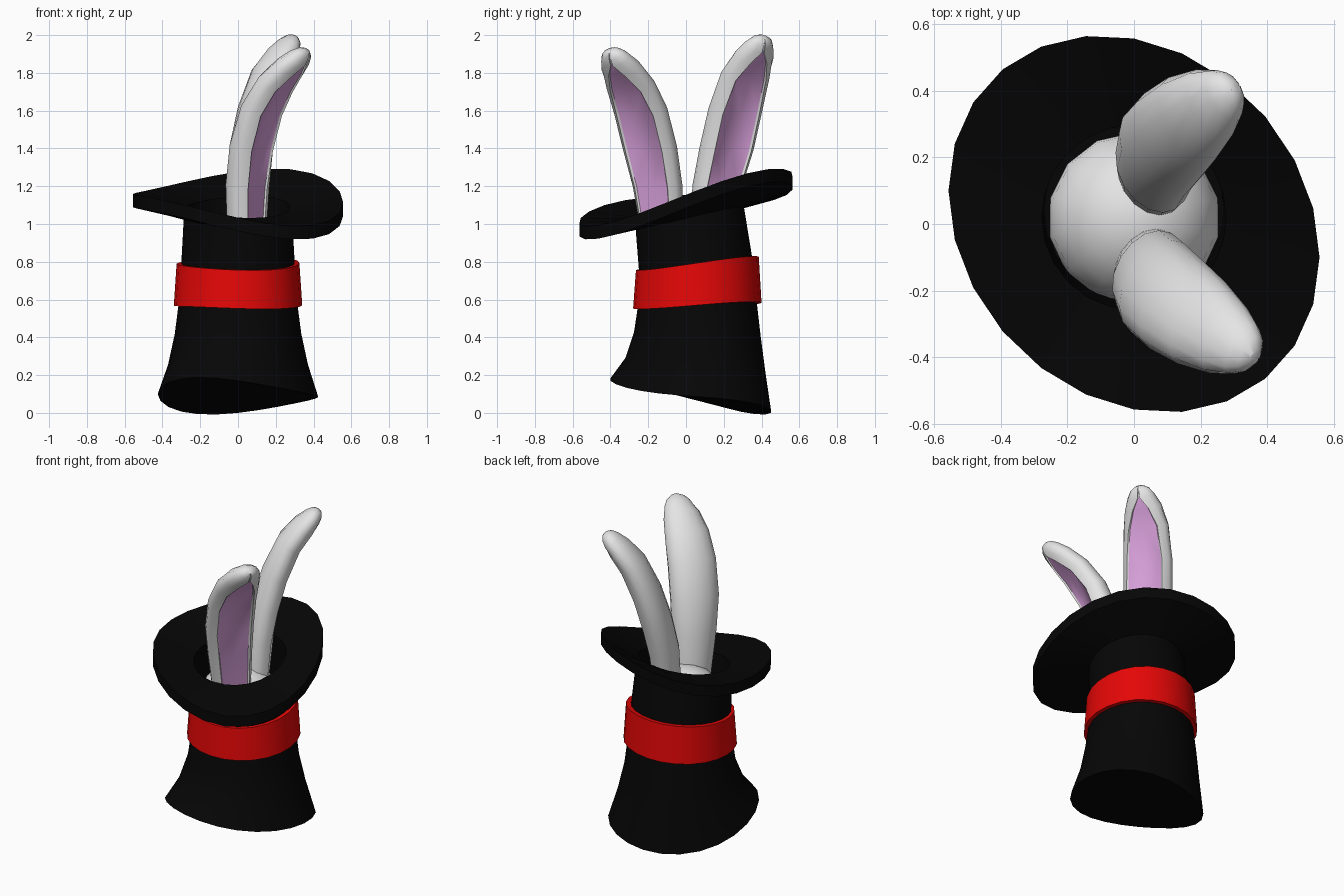
import bpy, bmesh, math
from mathutils import Vector

cube = bpy.data.objects.get("Cube")
if cube:
    bpy.data.objects.remove(cube, do_unlink=True)


def material(name, rgb):
    m = bpy.data.materials.new(name)
    m.use_nodes = True
    m.diffuse_color = (*rgb, 1)
    bsdf = m.node_tree.nodes["Principled BSDF"]
    bsdf.inputs["Base Color"].default_value = (*rgb, 1)
    bsdf.inputs["Roughness"].default_value = 0.6
    return m


BLACK = material("black felt", (0.0018, 0.0018, 0.0018))
RED = material("red ribbon", (0.78, 0.002, 0.002))
WHITE = material("white fur", (0.78, 0.78, 0.78))
PINK = material("pink inner ear", (0.7, 0.36, 0.72))


def loft(name, rings, mats, angle, closed=False, rule=None):
    """Skin a list of point rings; rule(ring, segment) picks the material."""
    bm = bmesh.new()
    loops = [[bm.verts.new(p) for p in ring] for ring in rings]
    n = len(loops[0])
    pairs = list(zip(loops, loops[1:]))
    if closed:
        pairs.append((loops[-1], loops[0]))
    for i, (a, b) in enumerate(pairs):
        for j in range(n):
            k = (j + 1) % n
            f = bm.faces.new((a[j], a[k], b[k], b[j]))
            f.material_index = rule(i, j) if rule else 0
    if not closed:
        bm.faces.new(loops[0])
        bm.faces.new(loops[-1])
    bmesh.ops.recalc_face_normals(bm, faces=bm.faces)
    me = bpy.data.meshes.new(name)
    bm.to_mesh(me)
    bm.free()
    for m in mats:
        me.materials.append(m)
    ob = bpy.data.objects.new(name, me)
    bpy.context.collection.objects.link(ob)
    smooth(ob, angle)


def smooth(ob, angle):
    bpy.ops.object.select_all(action='DESELECT')
    ob.select_set(True)
    bpy.context.view_layer.objects.active = ob
    bpy.ops.object.shade_smooth_by_angle(angle=math.radians(angle))


def hat_ring(z, cy, r, slope, twist=0.0, skew=0.0, sides=24):
    """A tilted, twisted ring, skewed in plan along the (1, -1) diagonal."""
    pts = []
    for i in range(sides):
        t = math.tau * i / sides
        x = r * math.cos(t)
        y = r * math.sin(t) - skew * x + cy
        pts.append((x, y, z + slope * y + twist * x * y))
    return pts


# Upturned hat: crown, brim and hollow inside in one skin
loft("top_hat", [
    hat_ring(0.09, 0.025, 0.425, -0.2, 0.3, -0.13),
    hat_ring(0.26, 0.05, 0.37, -0.1, 0.15, -0.06),
    hat_ring(0.42, 0.06, 0.335, -0.03, 0.05),
    hat_ring(0.57, 0.06, 0.315, 0.03),
    hat_ring(0.79, 0.05, 0.3, 0.1),
    hat_ring(1.03, 0.02, 0.287, 0.19, 0.2),
    hat_ring(1.085, 0, 0.557, 0.22, 0.33, 0.18),
    hat_ring(1.155, 0, 0.557, 0.22, 0.33, 0.18),
    hat_ring(1.085, 0.02, 0.277, 0.2, 0.2),
    hat_ring(0.8, 0.04, 0.27, 0.1),
], [BLACK], 35)

# Ribbon around the crown
loft("hat_band", [
    hat_ring(0.565, 0.06, 0.34, 0.045, 0.12),
    hat_ring(0.785, 0.06, 0.325, 0.11, 0.12),
    hat_ring(0.785, 0.06, 0.295, 0.11, 0.12),
    hat_ring(0.565, 0.06, 0.305, 0.045, 0.12),
], [RED], 35, closed=True)

# Head inside the hat
bpy.ops.mesh.primitive_uv_sphere_add(segments=14, ring_count=10, radius=0.262,
                                     location=(0, 0.02, 0.78))
head = bpy.context.object
head.name = "rabbit_head"
head.data.materials.append(WHITE)
smooth(head, 40)

ARC = 13  # points around the furry side of an ear


def ear_section(opening):
    """Oval (across, forward) whose front is cut by a recessed panel."""
    s = 0.72 * opening
    phi = math.asin(s)
    c = math.cos(phi)
    angles = [phi + (math.tau - 2 * phi) * i / (ARC - 1) for i in range(ARC)]
    pts = [(math.sin(a), math.cos(a)) for a in angles]
    return pts + [(-0.92 * s, 0.86 * c), (0, 0.8 * c), (0.92 * s, 0.86 * c)]


def ear(name, side, path):
    across = Vector((0.5, -0.866 * side, 0))
    pts = [Vector((x, y * side, z)) for x, y, z, *_ in path]
    rings = []
    for i, p in enumerate(pts):
        tangent = (pts[min(i + 1, len(pts) - 1)] - pts[max(i - 1, 0)]).normalized()
        forward = across.cross(tangent).normalized()
        if forward.x < 0:
            forward.negate()
        w, t, opening = path[i][3:]
        rings.append([p + across * u * w + forward * v * t
                      for u, v in ear_section(opening)])
    loft(name, rings, [WHITE, PINK], 45,
         rule=lambda i, j: int(j in (ARC, ARC + 1) and path[i][5] > 0.1))


# Ears: centre x, outward y, height, half width, half thickness, panel width
ear("front_ear", -1, [
    (0.04, 0.12, 0.9, 0.115, 0.09, 1), (0.045, 0.15, 1.2, 0.14, 0.1, 1),
    (0.07, 0.19, 1.4, 0.155, 0.1, 1), (0.125, 0.24, 1.6, 0.155, 0.095, 1),
    (0.2, 0.295, 1.74, 0.142, 0.085, 0.9),
    (0.275, 0.345, 1.83, 0.115, 0.072, 0.6),
    (0.325, 0.375, 1.88, 0.085, 0.057, 0.1),
    (0.35, 0.39, 1.903, 0.06, 0.042, 0.1),
    (0.365, 0.4, 1.917, 0.025, 0.02, 0.1)])
ear("back_ear", 1, [
    (0.05, 0.13, 0.9, 0.115, 0.09, 1), (0.055, 0.165, 1.2, 0.14, 0.1, 1),
    (0.07, 0.215, 1.4, 0.155, 0.1, 1), (0.11, 0.26, 1.6, 0.155, 0.095, 1),
    (0.17, 0.315, 1.79, 0.142, 0.085, 0.9),
    (0.23, 0.36, 1.89, 0.115, 0.072, 0.6),
    (0.27, 0.387, 1.945, 0.085, 0.057, 0.1),
    (0.292, 0.402, 1.973, 0.06, 0.042, 0.1),
    (0.305, 0.41, 1.988, 0.025, 0.02, 0.1)])
